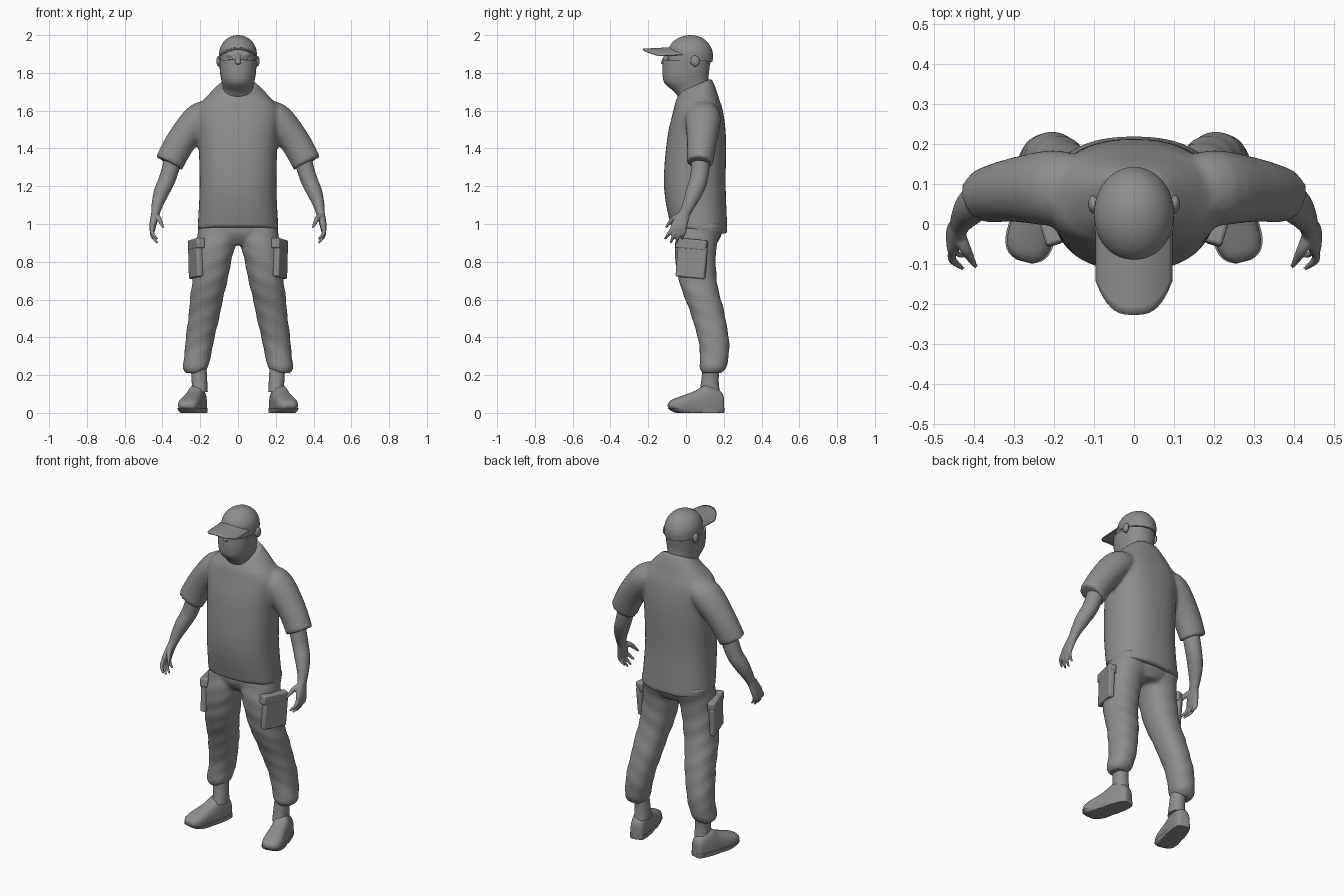
import bpy, bmesh, math
from mathutils import Vector, Matrix

if "Cube" in bpy.data.objects:
    bpy.data.objects.remove(bpy.data.objects["Cube"])

grey = (0.27, 0.27, 0.27, 1)
material = bpy.data.materials.new("plain grey")
material.use_nodes = True
material.diffuse_color = grey
shader = material.node_tree.nodes["Principled BSDF"]
shader.inputs["Base Color"].default_value = grey
shader.inputs["Roughness"].default_value = 0.7


def spline(rows, steps=4):
    """Smooth in-between rows through the given ones."""
    rows = [Vector(row) for row in rows]
    padded = [rows[0]] + rows + [rows[-1]]
    result = []
    for before, start, end, after in zip(padded, padded[1:], padded[2:], padded[3:]):
        for step in range(steps):
            t = step / steps
            tangent_in, tangent_out = (end - before) / 2, (after - start) / 2
            blend = t * t * (3 - 2 * t)
            result.append(start + (end - start) * blend
                          + tangent_in * t * (1 - t) ** 2 - tangent_out * t * t * (1 - t))
    return result + [rows[-1]]


def outline(segments, power):
    """Unit superellipse; a lower power is squarer."""
    for i in range(segments):
        angle = math.tau * i / segments
        c, s = math.cos(angle), math.sin(angle)
        yield angle, math.copysign(abs(c) ** power, c), math.copysign(abs(s) ** power, s)


def skin(bm, rings):
    """Join rings of points into a closed tube."""
    rings = [[bm.verts.new(point) for point in ring] for ring in rings]
    for ring, following in zip(rings, rings[1:]):
        for i in range(len(ring)):
            bm.faces.new((ring[i - 1], ring[i], following[i], following[i - 1]))
    bm.faces.new(rings[0])
    bm.faces.new(rings[-1])


def stack(bm, rows, slope=lambda z: 0, fold=0, power=0.9):
    """Level rings: z, centre x, centre y, half width, half depth."""
    rings = []
    for z, x, y, width, depth in spline(rows):
        ring = []
        for angle, c, s in outline(48, power):
            ripple = 1 + fold * math.sin(z * 48 + 2 * angle) * math.sin(z * 17 + angle)
            ring.append((x + c * width * ripple, y + s * depth * ripple, z + slope(z) * s * depth))
        rings.append(ring)
    skin(bm, rings)


def centred(rows):
    """Turn z, half width, front, back into rows on the middle line."""
    return [(z, 0, (front + back) / 2, width, (back - front) / 2) for z, width, front, back in rows]


def tube(bm, rows, across=(0, 1, 0), power=1, low=-1, high=3):
    """Rings square to a path: x, y, z, half width, half depth."""
    rows = spline(rows)
    points = [Vector(row[:3]) for row in rows]
    rings = []
    for i, row in enumerate(rows):
        along = points[min(i + 1, len(points) - 1)] - points[max(i - 1, 0)]
        u = Vector(across).cross(along).normalized()
        v = along.cross(u).normalized()
        ring = [points[i] + u * c * row[3] + v * s * row[4] for angle, c, s in outline(24, power)]
        rings.append([(p.x, p.y, min(max(p.z, low), high)) for p in ring])
    skin(bm, rings)


def ball(bm, centre, size):
    bmesh.ops.create_uvsphere(bm, u_segments=20, v_segments=12, radius=1,
                              matrix=Matrix.Translation(centre) @ Matrix.Diagonal((*size, 1)))


def mirror(bm):
    """Copy everything so far to the other side."""
    copy = bmesh.ops.duplicate(bm, geom=bm.verts[:] + bm.edges[:] + bm.faces[:])
    for item in copy["geom"]:
        if isinstance(item, bmesh.types.BMVert):
            item.co.x *= -1


def finish(name, bm, voxel=0, sharp=50):
    bmesh.ops.recalc_face_normals(bm, faces=bm.faces)
    for face in bm.faces:
        face.smooth = True
    mesh = bpy.data.meshes.new(name)
    bm.to_mesh(mesh)
    bm.free()
    mesh.set_sharp_from_angle(angle=math.radians(sharp))
    mesh.materials.append(material)
    part = bpy.data.objects.new(name, mesh)
    bpy.context.collection.objects.link(part)
    if voxel:
        fuse = part.modifiers.new("fuse", "REMESH")
        fuse.mode, fuse.voxel_size, fuse.use_smooth_shade = "VOXEL", voxel, True
        soften = part.modifiers.new("soften", "SMOOTH")
        soften.factor, soften.iterations = 0.5, 4
    return part


# Loose shirt: wide sleeves, then the body with a dipping hem and raised collar
bm = bmesh.new()
tube(bm, [(.13, .085, 1.585, .06, .08), (.2, .09, 1.56, .085, .095),
          (.3, .085, 1.44, .08, .08), (.365, .072, 1.322, .078, .07)])
mirror(bm)
stack(bm, centred([(.965, .215, -.08, .22), (1.2, .203, -.117, .21), (1.45, .21, -.1, .212),
                   (1.6, .22, -.067, .195), (1.68, .16, -.048, .165), (1.735, .098, -.035, .135)]),
      slope=lambda z: 5 * max(0, z - 1.65) - max(0, 1.1 - z), power=0.85)
finish("shirt", bm, 0.011)


# Cargo trousers: legs lean outward, bend at the knee and gather at the cuff
def leg_row(z):
    gather = 1 - max(0, 0.25 - z) ** 2 * 180
    width = (0.054 + 0.055 * z) * gather
    bend = math.sin((0.57 - z) * math.tau)
    return z, 0.265 - 0.165 * z, 0.1 + 0.05 * bend, width, width * 1.08


bm = bmesh.new()
stack(bm, [leg_row(1 - 0.79 * i / 30) for i in range(31)], fold=0.03)
mirror(bm)
stack(bm, centred([(1.04, .195, -.05, .19), (.95, .195, -.05, .19), (.89, .08, -.015, .16)]))
finish("trousers", bm, 0.01)

# Side pockets with flaps
bm = bmesh.new()
turn = Matrix.Rotation(math.radians(-17), 4, "Z") @ Matrix.Rotation(math.radians(-5), 4, "X")
for place, size in (((.225, .03, .8), (.034, .16, .17)), ((.221, .03, .893), (.046, .17, .055))):
    bmesh.ops.create_cube(bm, size=1, matrix=Matrix.Translation(place) @ turn @ Matrix.Diagonal((*size, 1)))
mirror(bm)
bevel = finish("side_pockets", bm).modifiers.new("round", "BEVEL")
bevel.width, bevel.segments = 0.009, 3

# Bare arms and hands
bm = bmesh.new()
tube(bm, [(.32, .085, 1.42, .05, .052), (.37, .07, 1.25, .045, .048), (.405, .044, 1.17, .041, .045),
          (.428, .014, 1.1, .03, .034), (.438, -.008, 1.05, .022, .028)])
# Palm
tube(bm, [(.436, -.004, 1.065, .022, .028), (.452, -.036, .99, .018, .043),
          (.453, -.044, .965, .013, .04)], power=0.85)
# Fingers fan out from the palm and curl inward
for i in range(4):
    knuckle = Vector((0.452, -0.065 + 0.02 * i, 0.985))
    tip = Vector((0.427, -0.112 + 0.03 * i, 0.92 - 0.025 * math.sin(i)))
    middle = (knuckle + tip) / 2 + Vector((0.015, 0, 0))
    tube(bm, [(*knuckle, .011, .012), (*middle, .011, .011), (*tip, .006, .006)])
# Thumb
tube(bm, [(.438, -.025, 1.045, .015, .018), (.42, -.065, 1.03, .014, .015), (.395, -.108, .98, .006, .006)])
mirror(bm)
finish("arms_and_hands", bm, 0.0055)

# Socked ankles
bm = bmesh.new()
stack(bm, [(.26, .21, .134, .042, .044), (.17, .204, .127, .041, .046), (.11, .203, .125, .043, .055)])
mirror(bm)
finish("socks", bm)

# Shoes with toes turned out: place from heel to toe, half width, height
shoe = [(0, .02, .075), (.05, .04, .115), (.3, .05, .15), (.5, .053, .118),
        (.8, .058, .085), (.94, .046, .068), (1, .02, .05)]


def shoe_rows(grow):
    return [(0.198 + 0.077 * t, 0.198 - 0.292 * t, 0.04, width * grow, height - 0.04)
            for t, width, height in shoe]


bm = bmesh.new()
tube(bm, shoe_rows(1), across=(0, 0, 1), power=0.75, low=0.004)
mirror(bm)
finish("shoes", bm, 0.008)
bm = bmesh.new()
tube(bm, shoe_rows(1.06), across=(0, 0, 1), power=0.6, low=0, high=0.025)
mirror(bm)
finish("shoe_soles", bm)

# Head with ears, brows and nose
bm = bmesh.new()
ball(bm, (.103, .05, 1.862), (.012, .024, .03))
ball(bm, (.036, -.083, 1.897), (.03, .016, .01))
mirror(bm)
tube(bm, [(0, -.102, 1.9, .012, .01), (0, -.122, 1.845, .018, .016)])
stack(bm, centred([(1.64, .075, -.02, .12), (1.72, .075, -.05, .115), (1.8, .088, -.1, .12),
                   (1.9, .094, -.1, .13), (1.94, .08, -.06, .11)]))
finish("head", bm, 0.006)
bm = bmesh.new()
ball(bm, (.035, -.088, 1.876), (.015, .014, .01))
mirror(bm)
finish("eyes", bm)

# Cloth mask over the nose, gathered around the neck
bm = bmesh.new()
stack(bm, centred([(1.68, .095, -.03, .13), (1.72, .08, -.062, .122), (1.76, .088, -.112, .12),
                   (1.8, .095, -.124, .122), (1.862, .099, -.122, .129)]),
      slope=lambda z: 2 * (1.83 - z))
finish("face_mask", bm)

# Domed cap crown
bm = bmesh.new()
dome = [(1.9 + 0.1 * math.sin(a), 0, 0.025, 0.1 * math.cos(a), 0.118 * math.cos(a))
        for a in (math.radians(10 * i) for i in range(9))]
stack(bm, [(1.872, 0, .025, .1, .115)] + dome + [(2, 0, .025, .003, .003)],
      slope=lambda z: z - 2, power=1)
finish("cap_crown", bm)

# Arched cap brim
bm = bmesh.new()
bmesh.ops.create_grid(bm, x_segments=20, y_segments=8, size=1)
for vert in bm.verts:
    u, t = vert.co.x, (vert.co.y + 1) / 2
    front, root = -0.227 + 0.085 * abs(u) ** 3, -0.06 + 0.07 * u * u
    vert.co = (0.094 * u, front + (root - front) * t, 1.925 + 0.008 * t - 0.034 * u * u)
thickness = finish("cap_brim", bm).modifiers.new("thickness", "SOLIDIFY")
thickness.thickness, thickness.offset = 0.007, 0
